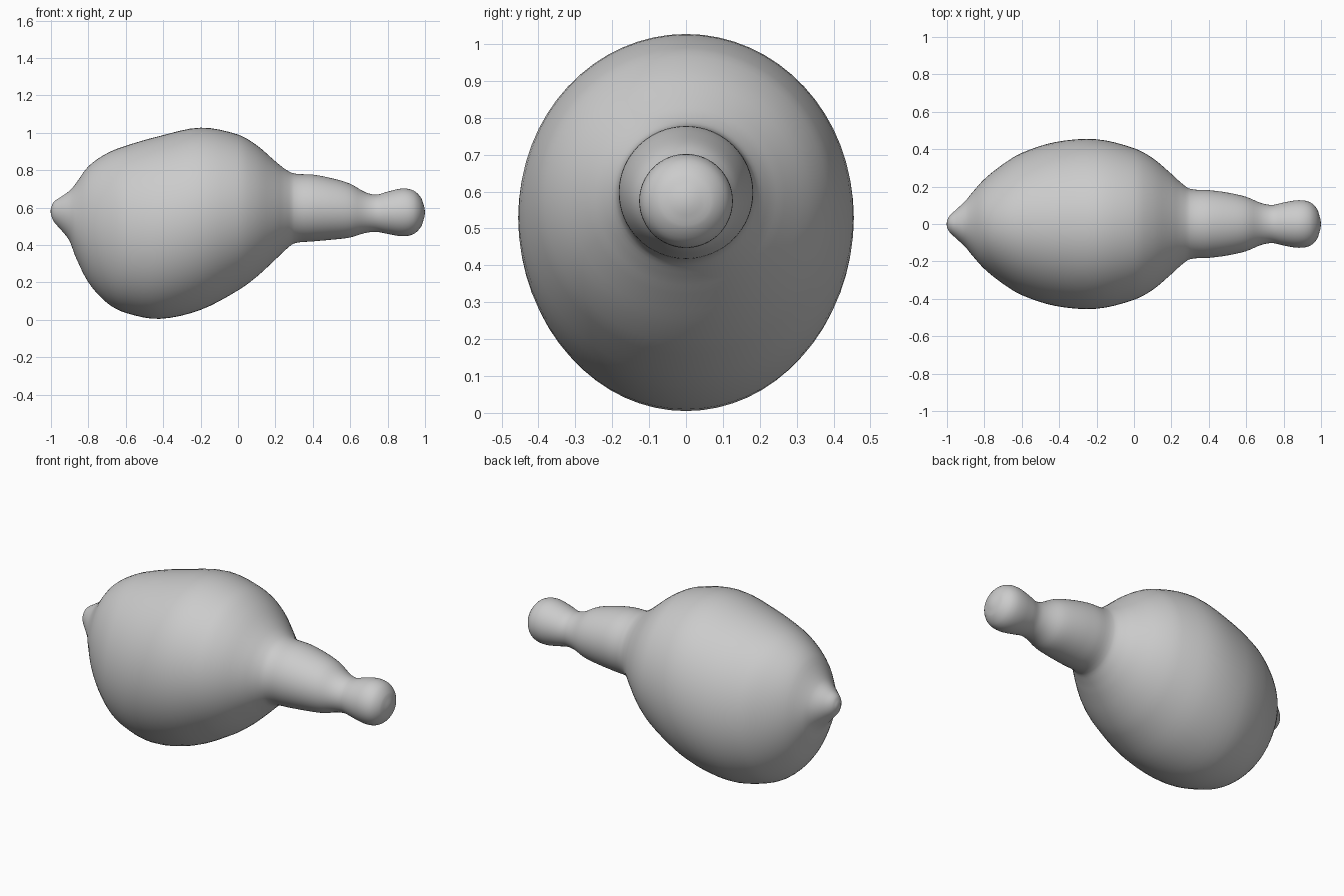
import bpy, bmesh, math

if "Cube" in bpy.data.objects:
    bpy.data.objects.remove(bpy.data.objects["Cube"])

# Stations along x: (x, top z, bottom z, half width in y)
STATIONS = [
    (-1.0, 0.60, 0.56, 0.02), (-0.985, 0.63, 0.525, 0.045),
    (-0.95, 0.655, 0.485, 0.078), (-0.90, 0.69, 0.42, 0.125),
    (-0.87, 0.725, 0.34, 0.162), (-0.80, 0.82, 0.20, 0.24),
    (-0.70, 0.89, 0.09, 0.32), (-0.60, 0.93, 0.037, 0.38),
    (-0.42, 0.982, 0.005, 0.438), (-0.20, 1.027, 0.053, 0.453),
    (0.0, 0.99, 0.157, 0.405), (0.10, 0.933, 0.23, 0.352),
    (0.20, 0.847, 0.322, 0.268), (0.25, 0.807, 0.37, 0.222),
    (0.30, 0.782, 0.408, 0.188), (0.40, 0.776, 0.419, 0.181),
    (0.50, 0.757, 0.428, 0.168), (0.60, 0.727, 0.44, 0.145),
    (0.68, 0.682, 0.464, 0.112), (0.74, 0.669, 0.47, 0.102),
    (0.80, 0.685, 0.459, 0.115), (0.88, 0.702, 0.447, 0.127),
    (0.94, 0.69, 0.459, 0.117), (0.98, 0.65, 0.50, 0.078),
    (0.997, 0.60, 0.55, 0.025),
]
SIDES, STEPS = 64, 4


def spline(pts, steps):
    """Smooth curve through all stations."""
    out = []
    ext = [pts[0]] + pts + [pts[-1]]
    for i in range(1, len(ext) - 2):
        a, b, c, d = ext[i - 1:i + 3]
        h = c[0] - b[0]
        hp, hn = max(c[0] - a[0], 1e-6), max(d[0] - b[0], 1e-6)
        for s in range(steps):
            t = s / steps
            row = [b[0] + h * t]
            for k in (1, 2, 3):
                m0 = (c[k] - a[k]) / hp * h
                m1 = (d[k] - b[k]) / hn * h
                row.append((2*t**3 - 3*t**2 + 1) * b[k] + (t**3 - 2*t**2 + t) * m0
                           + (3*t**2 - 2*t**3) * c[k] + (t**3 - t**2) * m1)
            out.append(row)
    out.append(list(pts[-1]))
    return out


# Bulbous body flowing into the neck and round knob
bm = bmesh.new()
rings = []
for x, top, bot, w in spline(STATIONS, STEPS):
    zc, h = (top + bot) / 2, (top - bot) / 2
    rings.append([bm.verts.new((x, w * math.cos(2 * math.pi * i / SIDES),
                                zc + h * math.sin(2 * math.pi * i / SIDES)))
                  for i in range(SIDES)])
for a, b in zip(rings, rings[1:]):
    for i in range(SIDES):
        j = (i + 1) % SIDES
        bm.faces.new((a[i], a[j], b[j], b[i]))

# Rounded end tips
for ring, x in ((rings[0], -1.002), (rings[-1], 1.0)):
    z = sum(v.co.z for v in ring) / SIDES
    tip = bm.verts.new((x, 0, z))
    for i in range(SIDES):
        bm.faces.new((ring[i], ring[(i + 1) % SIDES], tip))
bmesh.ops.recalc_face_normals(bm, faces=bm.faces)
for f in bm.faces:
    f.smooth = True

mesh = bpy.data.meshes.new("bulb_body")
bm.to_mesh(mesh)
bm.free()
obj = bpy.data.objects.new("bulb_body", mesh)
bpy.context.collection.objects.link(obj)
